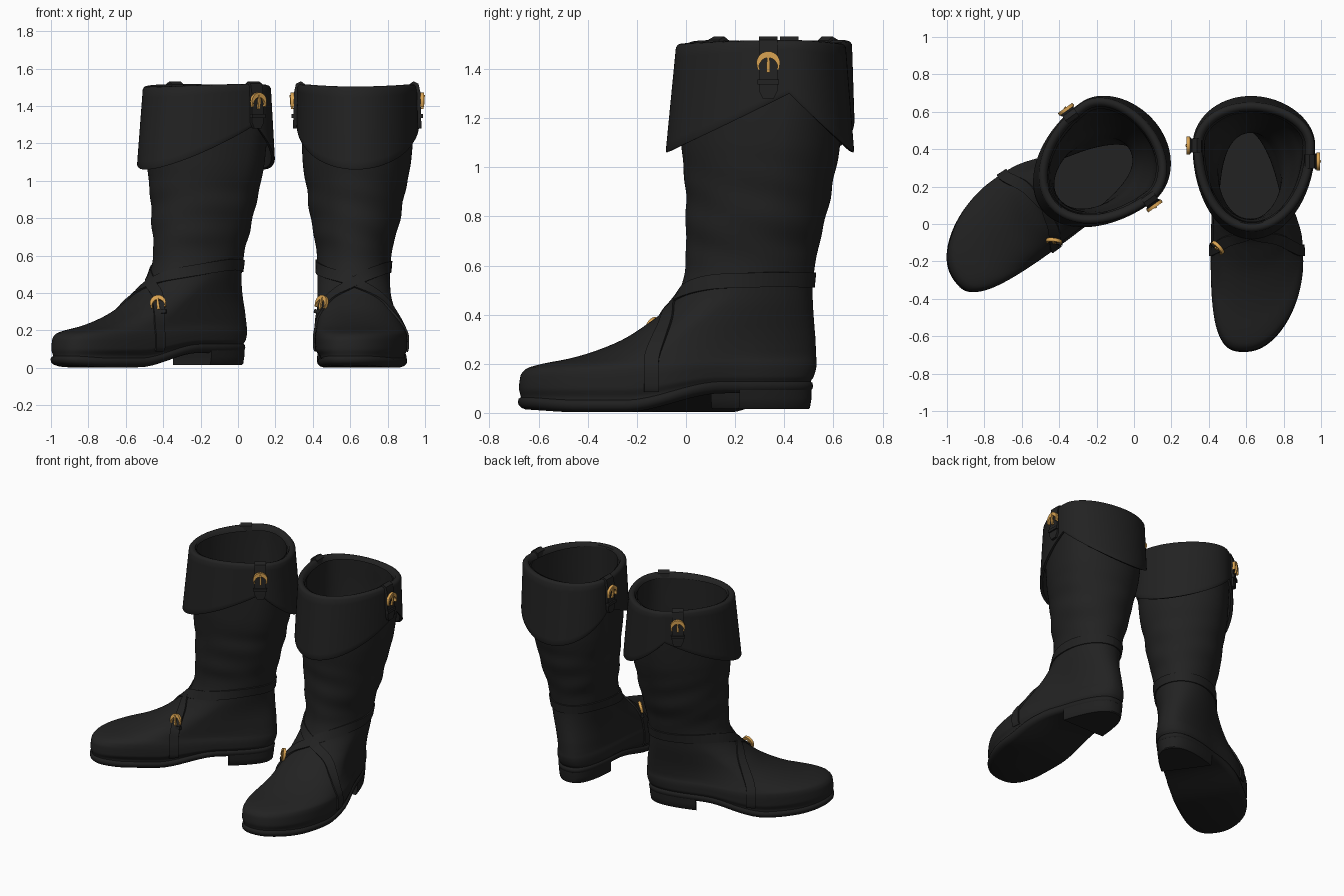
import bpy, math
from math import sin, cos, pi, radians
from mathutils import Vector, Matrix
from mathutils.bvhtree import BVHTree
import bmesh

if "Cube" in bpy.data.objects:
    bpy.data.objects.remove(bpy.data.objects["Cube"])

N = 96
parts = []


def material(name, rgb):
    m = bpy.data.materials.new(name)
    m.diffuse_color = (*rgb, 1)
    m.use_nodes = True
    m.node_tree.nodes["Principled BSDF"].inputs["Base Color"].default_value = m.diffuse_color
    return m


LEATHER = material("black_leather", (0.016, 0.016, 0.016))
SOLE = material("dark_sole", (0.014, 0.014, 0.014))
BRASS = material("brass", (0.70, 0.37, 0.085))

# Horizontal outline of the boot by height: z, front y, widest y, back y, inner x, outer x, toe x
LEVELS = [
    (0.06, -.672, -.20, .505, .435, .892, .585),
    (0.10, -.680, -.20, .520, .412, .904, .585),
    (0.15, -.674, -.20, .530, .410, .905, .585),
    (0.18, -.650, -.20, .532, .412, .902, .590),
    (0.20, -.585, -.18, .531, .416, .893, .595),
    (0.22, -.480, -.14, .530, .420, .882, .605),
    (0.25, -.375, -.09, .529, .422, .868, .610),
    (0.30, -.255, -.02, .527, .423, .848, .615),
    (0.35, -.175, .04, .523, .424, .834, .620),
    (0.42, -.085, .13, .518, .425, .820, .620),
    (0.50, -.025, .22, .515, .425, .812, .620),
    (0.60, -.002, .28, .525, .422, .820, .620),
    (0.80, .000, .32, .570, .388, .868, .625),
    (0.95, -.005, .35, .602, .368, .895, .630),
    (1.10, -.020, .38, .628, .346, .925, .630),
    (1.30, -.030, .41, .640, .338, .940, .630),
    (1.50, -.030, .42, .635, .335, .945, .630)]


def level(z):
    """Smooth monotone interpolation of the outline table."""
    z = min(max(z, LEVELS[0][0]), LEVELS[-1][0])
    k = max(i for i in range(len(LEVELS) - 1) if LEVELS[i][0] <= z)

    def slope(i, c):
        if i == 0 or i == len(LEVELS) - 1:
            return 0
        p, q, r = LEVELS[i - 1], LEVELS[i], LEVELS[i + 1]
        a, b = (q[c] - p[c]) / (q[0] - p[0]), (r[c] - q[c]) / (r[0] - q[0])
        return 2 * a * b / (a + b) if a * b > 0 else 0
    A, B = LEVELS[k], LEVELS[k + 1]
    h = B[0] - A[0]
    u = (z - A[0]) / h
    return [(2*u**3 - 3*u*u + 1) * A[c] + (u**3 - 2*u*u + u) * h * slope(k, c)
            + (3*u*u - 2*u**3) * B[c] + (u**3 - u*u) * h * slope(k + 1, c) for c in range(1, 7)]


def smooth(u):
    u = min(max(u, 0), 1)
    return u * u * (3 - 2 * u)


def egg(t, L, inset, z, n=2.0):
    yf, yw, yb, xl, xr, tip = L
    c, hw, s = (xl + xr) / 2, (xr - xl) / 2 - inset, sin(t)
    y = yw + s * ((yb - yw if s > 0 else yw - yf) - inset)
    low = smooth((.5 - z) / .3)
    if cos(t) > 0:  # the outer side narrows towards the heel
        hw *= 1 - .22 * low * smooth((y + .1) / .35)
    x = c + math.copysign(hw * abs(cos(t)) ** (2 / n), cos(t))
    x += ((tip if s < 0 else .625 - .035 * low) - c) * s * s
    return Vector((x, y, z))


def fullness(z):
    return 2.5 - .5 * min(z / .6, 1)


def add(name, verts, faces, mat, angle=40, fix=False):
    me = bpy.data.meshes.new(name)
    me.from_pydata(verts, [], faces)
    if fix:
        bm = bmesh.new()
        bm.from_mesh(me)
        bmesh.ops.recalc_face_normals(bm, faces=bm.faces)
        bm.to_mesh(me)
        bm.free()
    me.materials.append(mat)
    me.shade_smooth()
    me.set_sharp_from_angle(angle=radians(angle))
    ob = bpy.data.objects.new("right_" + name, me)
    bpy.context.collection.objects.link(ob)
    parts.append((name, me))


def loft(rows, caps=()):
    """Skin closed rings; caps are filled with strips running across the ring."""
    n = len(rows[0])
    faces = [(r*n + i, r*n + (i+1) % n, (r+1)*n + (i+1) % n, (r+1)*n + i)
             for r in range(len(rows) - 1) for i in range(n)]
    for r in caps:
        for i in range(-n // 4, n // 4):
            q = [i % n, (i+1) % n, (n//2 - i - 1) % n, (n//2 - i) % n]
            faces.append([r*n + j for j in dict.fromkeys(q)])
    return [v for row in rows for v in row], faces


def ring(f):
    return [f(2 * pi * i / N) for i in range(N)]


def body_point(t, z):
    fold = .004 * sin(z * 36 + 2.2 * sin(t + .6)) * sin(2 * t + z * 5) * smooth((z - .55) / .15) * smooth((1.1 - z) / .2)
    p = egg(t, level(z), -fold, z, fullness(z))
    p.z += .06 * smooth((p.y + .25) / .4) * max(0, 1 - (z - .06) / .2)
    return p


def lining_point(t, z):
    return egg(t, level(z), .028 + .012 * smooth((z - .9) / .4), z, fullness(z))


# Foot and shaft
zs = [.042] + [.06 + .007 * i for i in range(50)] + [.41 + .02 * i for i in range(54)]
body = loft([ring(lambda t: body_point(t, z)) for z in zs])
add("upper", *body, LEATHER, 60)
tree = BVHTree.FromPolygons(*body)

# Inner lining and insole
zs = [1.49 - .03 * i for i in range(34)] + [.47 - .02 * i for i in range(16)]
add("lining", *loft([ring(lambda t: lining_point(t, z)) for z in zs], [len(zs) - 1]), LEATHER, 50)


# Turned-down cuff, pointed at front and back
def cuff_point(t, s, inset, dz=0):
    zb = 1.30 - .24 * abs(sin(t))
    z = zb + (1.488 - zb) * s + dz
    f = (1.5 - z) / .44
    p = egg(t, (-.04 - .043*f, .42, .65 + .035*f, .318 - .01*f, .965 + .008*f, .63), inset, z)
    p.z += .014 * cos(t) ** 2 * s
    return p


cuff = [(0, .024, .15), (0, .02, .006), (0, .004, 0), (0, 0, .006)]
cuff += [(i / 10, 0, 0) for i in range(1, 11)]
cuff += [(1, .008, .012), (1, .022, .016), (1, .04, .008), (1, .05, -.02)]
add("cuff", *loft([ring(lambda t: cuff_point(t, *c)) for c in cuff]), LEATHER, 50)


# Sole with raised arch
def sole_point(t, inset, dz):
    p = egg(t, level(.06), inset, 0, 2.5)
    p.z = .003 + .077 * smooth((p.y + .25) / .4) + .012 * smooth((-.45 - p.y) / .25) + dz
    return p


rows = [(.02, 0), (.002, .006), (-.01, .018), (-.012, .03), (-.01, .042), (.004, .052)]
add("sole", *loft([ring(lambda t: sole_point(t, *r)) for r in rows], [0, len(rows) - 1]), SOLE, 50, True)

# Heel block
L = level(.06)
t0 = math.asin((.215 - L[1]) / (L[2] - L[1]))
M = 25
rows = [[egg(t0 + (pi - 2*t0) * i / (M - 1), L, inset, 0, 2.5) + Vector((0, 0, z)) for i in range(M)]
        for inset, z in ((.006, .016), (0, .022), (-.006, .06), (-.006, .11))]
hv, hf = loft(rows)
hf += [tuple(range(M)), tuple(range(3 * M, 4 * M))]
add("heel", hv, hf, SOLE, 35, True)


def ribbon(name, pts, normals, widths, thick, mat):
    """Rectangular band swept along points."""
    verts, n = [], len(pts)
    for i, (p, nm) in enumerate(zip(pts, normals)):
        w = nm.cross(pts[min(i + 1, n - 1)] - pts[max(i - 1, 0)]).normalized() * widths[i] / 2
        h = nm * thick / 2
        verts += [p - w - h, p + w - h, p + w + h, p - w + h]
    faces = [(4*i + j, 4*i + (j+1) % 4, 4*i + 4 + (j+1) % 4, 4*i + 4 + j)
             for i in range(n - 1) for j in range(4)]
    faces += [(0, 1, 2, 3), tuple(range(4*n - 4, 4*n))]
    add(name, verts, faces, mat, 40, True)


def buckle(name, c, n, u, k=1.0, keeper=-.068):
    """Horseshoe frame, prong and leather keeper in the plane of n."""
    a = u.cross(n).normalized() * k
    at = lambda x, y, h=0: c + a * x + u * y * k + n * h
    angs = [radians(-25 + 230 * i / 20) for i in range(21)]
    ribbon(name + "_frame", [at(.042 * cos(g), .044 * sin(g), .006) for g in angs], [n] * 21,
           [k * (.008 + .018 * max(0, sin(g)) ** .7) for g in angs], .018, BRASS)
    ribbon(name + "_prong", [at(0, -.03, .006), at(0, 0, .012), at(0, .045, .014)], [n] * 3,
           [.014, .014, .009], .012, BRASS)
    ribbon(name + "_keeper", [at(-.043, keeper), at(.043, keeper)], [n] * 2, [.02] * 2, .02, LEATHER)


# Crossed ankle straps, laid on the surface of the upper
ankle = [Vector(p) for p in ((.50, .53, .54), (.62, .54, .54), (.75, .48, .54), (.83, .3, .54), (.78, .08, .53),
         (.63, -.06, .47), (.51, -.09, .40), (.45, -.12, .33), (.41, -.14, .24), (.40, -.14, .15),
         (.41, -.14, .08), (.42, -.14, .05))]


def on_upper(ctrl):
    out = []
    for i in range(1, len(ctrl) - 2):
        p0, p1, p2, p3 = ctrl[i - 1:i + 3]
        for k in range(10):
            u = k / 10
            p = .5 * (2*p1 + (p2-p0)*u + (2*p0 - 5*p1 + 4*p2 - p3)*u*u + (3*p1 - p0 - 3*p2 + p3)*u**3)
            out.append(tree.find_nearest(p)[:2])
    for _ in range(3):  # even out the path
        out = [out[0]] + [(((a[0] + 2*b[0] + c[0]) / 4), (a[1] + b[1] + c[1]).normalized())
                          for a, b, c in zip(out, out[1:], out[2:])] + [out[-1]]
    return out


for side in ("inner", "outer"):
    ctrl = ankle if side == "inner" else [Vector((.62 + (.62 - p.x) * 1.35, p.y, p.z)) for p in ankle]
    path = on_upper(ctrl)
    ribbon(side + "_ankle_strap", [p + n * .002 for p, n in path], [n for p, n in path],
           [.06] * len(path), .016, LEATHER)
    if side == "inner":
        k = min(range(len(path)), key=lambda i: abs(path[i][0].z - .335) + (path[i][0].x > .6))
        p, n = path[k]
        n = (n + Vector((-.3, -.5, -.3))).normalized()
        u = (path[k - 2][0] - path[k + 2][0])
        u = (u - n * u.dot(n)).normalized()
        buckle("ankle_buckle", p + n * .014, n, u, .9, -.045)

# Pull straps on the rim, each with a buckle
tab = [(.918, 1.48, -1, 0), (.922, 1.508, -.7, .7), (.938, 1.522, 0, 1), (.958, 1.512, .7, .7),
       (.966, 1.47, 1, 0), (.970, 1.31, 1, 0), (.970, 1.28, 1, 0)]
for side, y in (("outer", .335), ("inner", .42)):
    s = 1 if side == "outer" else -1
    flip = lambda x: x if s > 0 else 1.275 - x
    ribbon(side + "_pull_strap", [Vector((flip(x), y, z)) for x, z, _, _ in tab],
           [Vector((s * a, 0, b)).normalized() for _, _, a, b in tab], [.075] * 6 + [.045], .02, LEATHER)
    buckle(side + "_pull_buckle", Vector((flip(.979), y, 1.415)), Vector((s, 0, 0)), Vector((0, 0, 1)))

# Left boot: mirrored and turned outwards
turn = (Matrix.Translation((-.1275, .36, 0)) @ Matrix.Rotation(radians(-54.5), 4, 'Z')
        @ Matrix.Translation((.642, -.38, 0)) @ Matrix.Diagonal((-1, 1, 1, 1)))
for name, me in parts:
    copy = me.copy()
    copy.transform(turn)
    copy.flip_normals()
    bpy.context.collection.objects.link(bpy.data.objects.new("left_" + name, copy))
